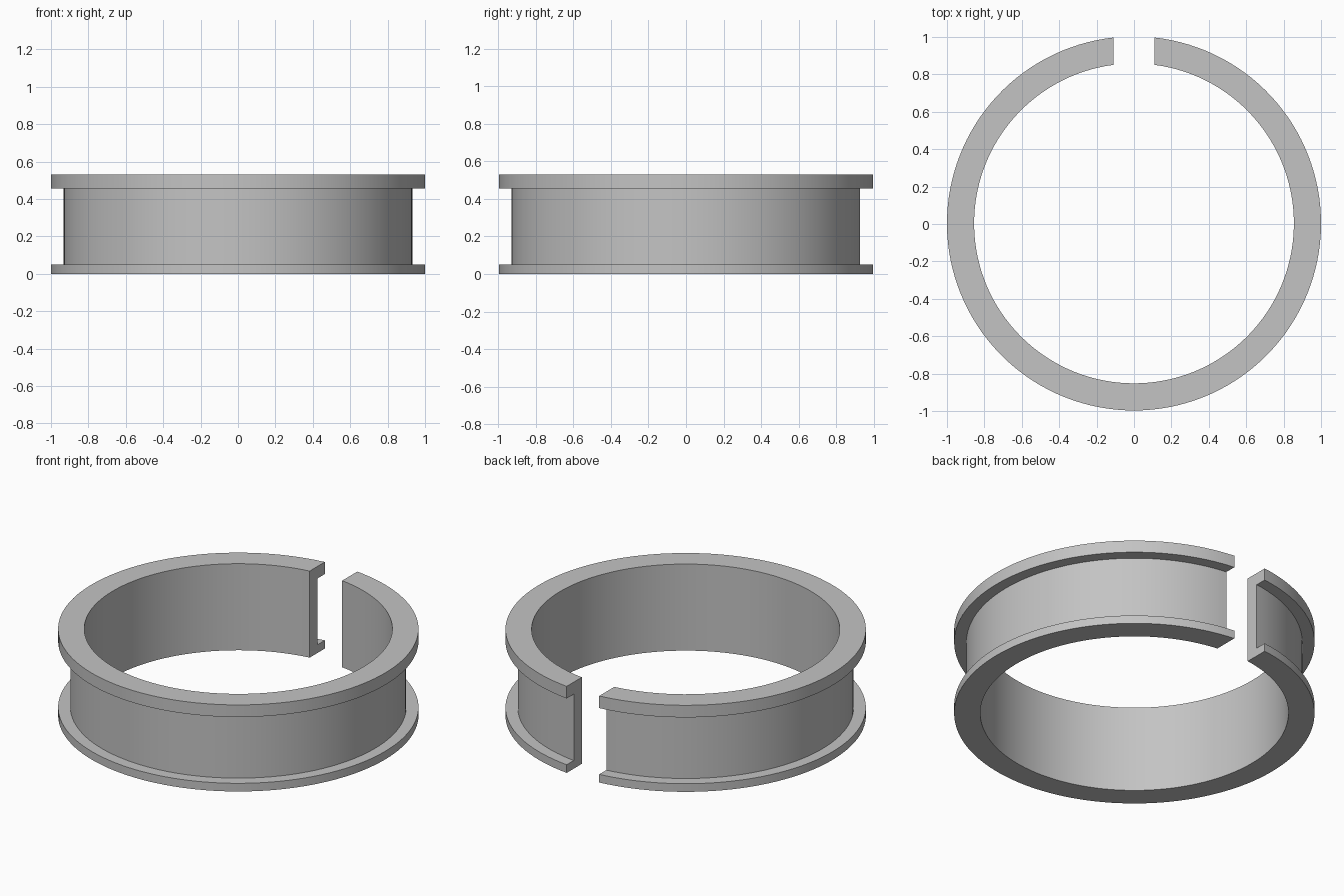
import bpy
import bmesh
from math import asin, sin, cos, pi, radians

cube = bpy.data.objects.get("Cube")
if cube:
    bpy.data.objects.remove(cube, do_unlink=True)

OUTER, WEB, INNER = 1.0, 0.932, 0.855
LOWER_LIP, UPPER_LIP, HEIGHT = 0.05, 0.456, 0.53
HALF_GAP = 0.11
CENTRE_Y = 0.003
SEGMENTS = 128

# Channel section as (radius, height)
profile = [
    (INNER, 0), (OUTER, 0), (OUTER, LOWER_LIP), (WEB, LOWER_LIP),
    (WEB, UPPER_LIP), (OUTER, UPPER_LIP), (OUTER, HEIGHT), (INNER, HEIGHT),
]

# Sweep the section round from one side of the gap to the other,
# starting each radius where it meets the parallel gap walls
bm = bmesh.new()
sections = []
for i in range(SEGMENTS + 1):
    ring = []
    for r, z in profile:
        start = asin(HALF_GAP / r)
        a = start + (2 * pi - 2 * start) * i / SEGMENTS
        ring.append(bm.verts.new((r * sin(a), r * cos(a) + CENTRE_Y, z)))
    sections.append(ring)

n = len(profile)
for near, far in zip(sections, sections[1:]):
    for j in range(n):
        k = (j + 1) % n
        bm.faces.new((near[j], near[k], far[k], far[j]))

# Flat end walls of the gap
bm.faces.new(sections[0])
bm.faces.new(sections[-1][::-1])
bmesh.ops.recalc_face_normals(bm, faces=bm.faces)

mesh = bpy.data.meshes.new("split_ring")
bm.to_mesh(mesh)
bm.free()
ring_object = bpy.data.objects.new("split_ring", mesh)
bpy.context.collection.objects.link(ring_object)

# Plain grey
grey = bpy.data.materials.new("light_grey")
grey.use_nodes = True
colour = (0.55, 0.55, 0.55, 1)
grey.diffuse_color = colour
grey.node_tree.nodes["Principled BSDF"].inputs["Base Color"].default_value = colour
mesh.materials.append(grey)

# Smooth round walls with crisp edges
bpy.ops.object.select_all(action="DESELECT")
ring_object.select_set(True)
bpy.context.view_layer.objects.active = ring_object
bpy.ops.object.shade_smooth_by_angle(angle=radians(30))
